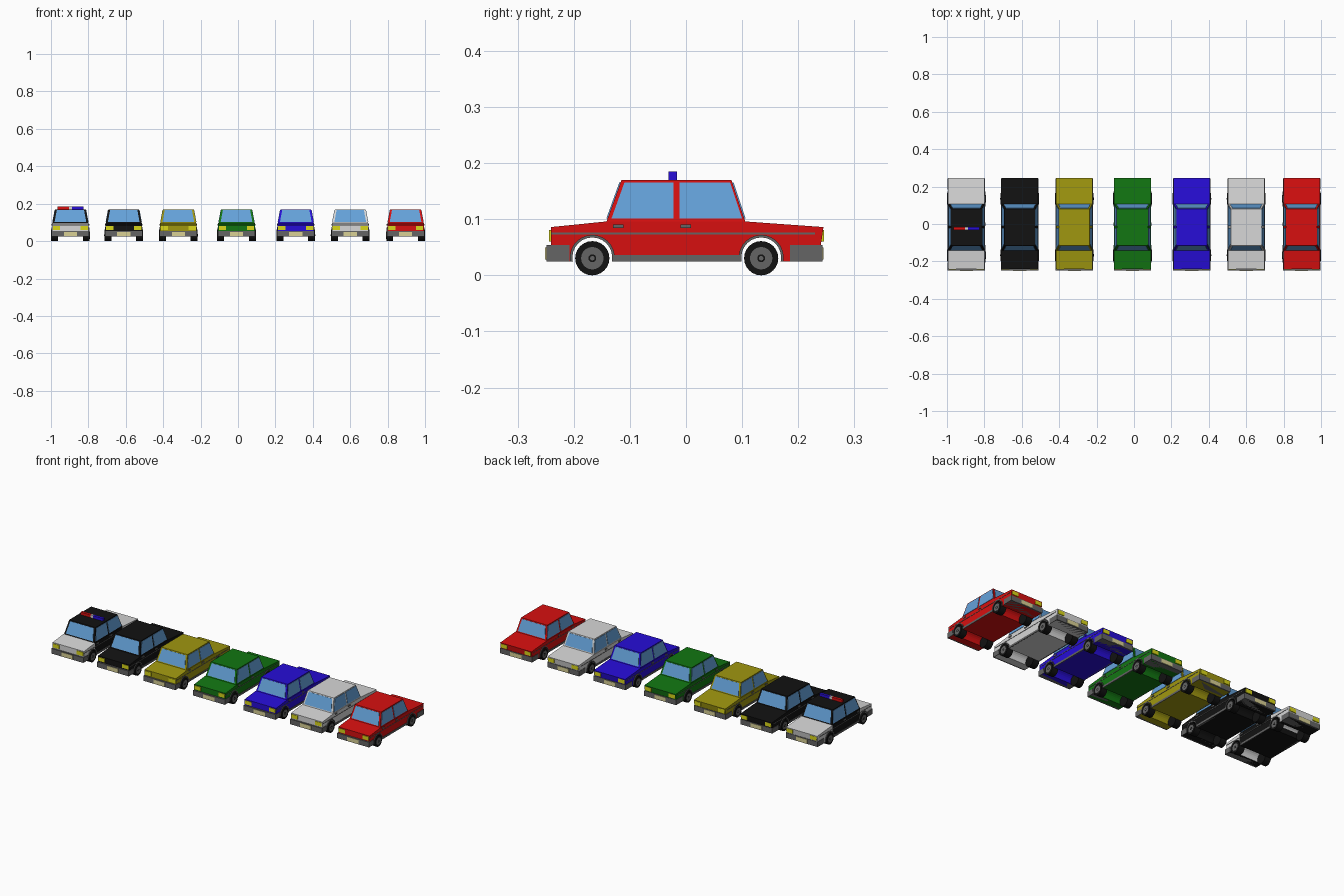
import bpy, bmesh
from math import sin, cos, pi, asin
from mathutils import Matrix, Vector

if "Cube" in bpy.data.objects:
    bpy.data.objects.remove(bpy.data.objects["Cube"])

COLOURS = {
    "red": (0.68, 0.005, 0.005), "white": (0.68, 0.68, 0.68),
    "blue": (0.02, 0.004, 0.68), "green": (0.006, 0.18, 0.006),
    "olive": (0.35, 0.31, 0.005), "black": (0.006, 0.006, 0.006),
    "grey": (0.13, 0.13, 0.13), "glass": (0.13, 0.36, 0.7),
    "lamp_yellow": (0.7, 0.68, 0.01), "plate_cream": (0.7, 0.64, 0.3),
}
MATS = {}
for name, rgb in COLOURS.items():
    m = bpy.data.materials.new(name)
    m.use_nodes = True
    m.diffuse_color = (*rgb, 1)
    m.node_tree.nodes["Principled BSDF"].inputs["Base Color"].default_value = (*rgb, 1)
    MATS[name] = m

HALF = 0.098                       # body half width
FLOOR, BELT, ROOF = 0.025, 0.095, 0.17
WHEEL_Z, WHEEL_R, ARCH_R = 0.032, 0.0305, 0.0355
AXLES = (-0.167, 0.134)
centre = 0                         # x of the car being built
prefix = ""


def finish(bm, name, *mats):
    bmesh.ops.recalc_face_normals(bm, faces=bm.faces)
    mesh = bpy.data.meshes.new(name)
    bm.to_mesh(mesh)
    bm.free()
    for m in mats:
        mesh.materials.append(MATS[m])
    ob = bpy.data.objects.new(prefix + name, mesh)
    ob.location.x = centre
    bpy.context.collection.objects.link(ob)
    return ob


def box(name, mat, x, y, z):
    """Box from (min, max) ranges."""
    bm = bmesh.new()
    bmesh.ops.create_cube(bm, size=1)
    for v in bm.verts:
        v.co = [r[0] if c < 0 else r[1] for c, r in zip(v.co, (x, y, z))]
    return finish(bm, name, mat)


def prism(points, x0, x1):
    """Side profile in (y, z) extruded along x."""
    bm = bmesh.new()
    face = bm.faces.new([bm.verts.new((x0, y, z)) for y, z in points])
    new = bmesh.ops.extrude_face_region(bm, geom=[face])["geom"]
    bmesh.ops.translate(bm, vec=(x1 - x0, 0, 0),
                        verts=[g for g in new if isinstance(g, bmesh.types.BMVert)])
    return bm


def hull(name, mat, points):
    bm = bmesh.new()
    for p in points:
        bm.verts.new(p)
    bmesh.ops.convex_hull(bm, input=bm.verts)
    bmesh.ops.dissolve_limit(bm, angle_limit=0.01, verts=bm.verts, edges=bm.edges)
    return finish(bm, name, mat)


def plate(name, mat, corners, outward, thick=0.002):
    shift = Vector(outward) * thick
    pts = [Vector(c) for c in corners]
    return hull(name, mat, [p + shift for p in pts] + [p - shift for p in pts])


def arc(y, radius, steps=14):
    """Wheel arch points from front to rear, ending at floor height."""
    low = asin((FLOOR - WHEEL_Z) / radius)
    return [(y - radius * cos(a), WHEEL_Z + radius * sin(a))
            for a in (low + (pi - 2 * low) * i / steps for i in range(steps + 1))]


def disc(name, mat, radius, x0, x1, y):
    bm = bmesh.new()
    bmesh.ops.create_cone(bm, cap_ends=True, segments=24, radius1=radius, radius2=radius,
                          depth=abs(x1 - x0),
                          matrix=Matrix.Translation(((x0 + x1) / 2, y, WHEEL_Z - 0.0015))
                          @ Matrix.Rotation(pi / 2, 4, "Y"))
    ob = finish(bm, name, mat)
    for p in ob.data.polygons:
        p.use_smooth = len(p.vertices) == 4
    return ob


# Cabin slopes as functions of height
def slope(low, high):
    return lambda z: low + (high - low) * (z - BELT) / (ROOF - BELT)


side_x = slope(0.096, 0.082)
front_y = slope(-0.142, -0.115)
rear_y = slope(0.106, 0.081)


def build_body(paint, two_tone):
    pts = [(-0.241, FLOOR)]
    for y in AXLES:
        pts += arc(y, ARCH_R)
    pts += [(0.236, FLOOR), (0.245, 0.086), (0.106, BELT + 0.001),
            (-0.142, BELT + 0.001), (-0.241, 0.086)]
    bm = prism(pts, -HALF, HALF)
    if two_tone:
        bmesh.ops.recalc_face_normals(bm, faces=bm.faces)
        bmesh.ops.triangulate(bm, faces=bm.faces)
        for y in (-0.141, 0.105):
            bmesh.ops.bisect_plane(bm, geom=bm.verts[:] + bm.edges[:] + bm.faces[:],
                                   plane_co=(0, y, 0), plane_no=(0, 1, 0))
        for f in bm.faces:
            y = f.calc_center_median().y
            f.material_index = int((y < -0.141 or y > 0.105) and f.normal.z > -0.9)
    finish(bm, "body", paint, "white")


def build_cabin(paint):
    hull("cabin", paint, [(s * side_x(z), f(z), z) for s in (-1, 1)
                          for f in (front_y, rear_y) for z in (BELT, ROOF)])
    lo, hi = 0.101, 0.165
    # Windscreen and rear window
    for name, f, way in (("windscreen", front_y, -1), ("rear_window", rear_y, 1)):
        plate(name, "glass", [(s * (side_x(z) - 0.010), f(z), z)
                              for s in (-1, 1) for z in (lo, hi)], (0, way, 0.3))
    # Two side windows on each side, with a door pillar between
    for s, tag in ((1, "left"), (-1, "right")):
        for name, a, b in (("front", lambda z: front_y(z) + 0.007, lambda z: -0.022),
                           ("rear", lambda z: -0.012, lambda z: rear_y(z) - 0.004)):
            plate(f"{tag}_{name}_window", "glass",
                  [(s * side_x(z), f(z), z) for z in (lo, hi) for f in (a, b)], (s, 0, 0.2))


def build_side(s, tag):
    def out(a, b):
        return tuple(sorted((s * a, s * b)))
    # Sill, side strip and door handles
    box(f"{tag}_sill", "grey", out(0.09, 0.1), (AXLES[0] + 0.037, AXLES[1] - 0.037), (FLOOR, 0.036))
    box(f"{tag}_side_strip", "grey", out(0.09, 0.0995), (-0.241, 0.23), (0.073, 0.076))
    for name, y in (("front", -0.13), ("rear", -0.01)):
        box(f"{tag}_{name}_handle", "grey", out(0.09, 0.101), (y, y + 0.019), (0.084, 0.091))
    for name, y in zip(("front", "rear"), AXLES):
        # Arch trim, tyre, rim and hub cap
        ring = arc(y, 0.04) + arc(y, ARCH_R)[::-1]
        finish(prism(ring, s * 0.092, s * 0.101), f"{tag}_{name}_arch", "grey")
        disc(f"{tag}_{name}_tyre", "black", WHEEL_R, s * 0.066, s * 0.103, y)
        disc(f"{tag}_{name}_rim", "grey", 0.02, s * 0.09, s * 0.1036, y)
        disc(f"{tag}_{name}_hub", "black", 0.007, s * 0.09, s * 0.104, y)
        disc(f"{tag}_{name}_cap", "grey", 0.004, s * 0.09, s * 0.1043, y)


def build_ends():
    # Bumpers wrap round the corners; lamps and number plates sit at both ends
    for name, bumper, lamp in (("front", (-0.249, -0.208), (-0.244, -0.238)),
                               ("rear", (0.185, 0.243), (0.239, 0.2455))):
        box(f"{name}_bumper", "grey", (-0.1, 0.1), bumper, (FLOOR, 0.054))
        edge = bumper[0] if name == "front" else bumper[1]
        box(f"{name}_number_plate", "plate_cream", (-0.035, 0.035),
            (edge - 0.002, edge + 0.002), (0.028, 0.05))
        for s, tag in ((1, "left"), (-1, "right")):
            box(f"{name}_{tag}_lamp", "lamp_yellow", tuple(sorted((s * 0.055, s * 0.094))),
                lamp, (0.06, 0.081))


def build_light_bar():
    for name, mat, x in (("red_beacon", "red", (-0.07, -0.008)),
                         ("beacon_mount", "white", (-0.008, 0.008)),
                         ("blue_beacon", "blue", (0.008, 0.07))):
        box(name, mat, x, (-0.031, -0.016), (ROOF - 0.002, 0.185))


# The row of cars
ROW = [("patrol", "black", -0.896), ("black", "black", -0.611), ("olive", "olive", -0.319),
       ("green", "green", -0.008), ("blue", "blue", 0.309), ("white", "white", 0.6),
       ("red", "red", 0.896)]
for label, paint, centre in ROW:
    prefix = label + "_car_"
    patrol = label == "patrol"
    build_body(paint, patrol)
    build_cabin(paint)
    build_side(1, "left")
    build_side(-1, "right")
    build_ends()
    if patrol:
        build_light_bar()
